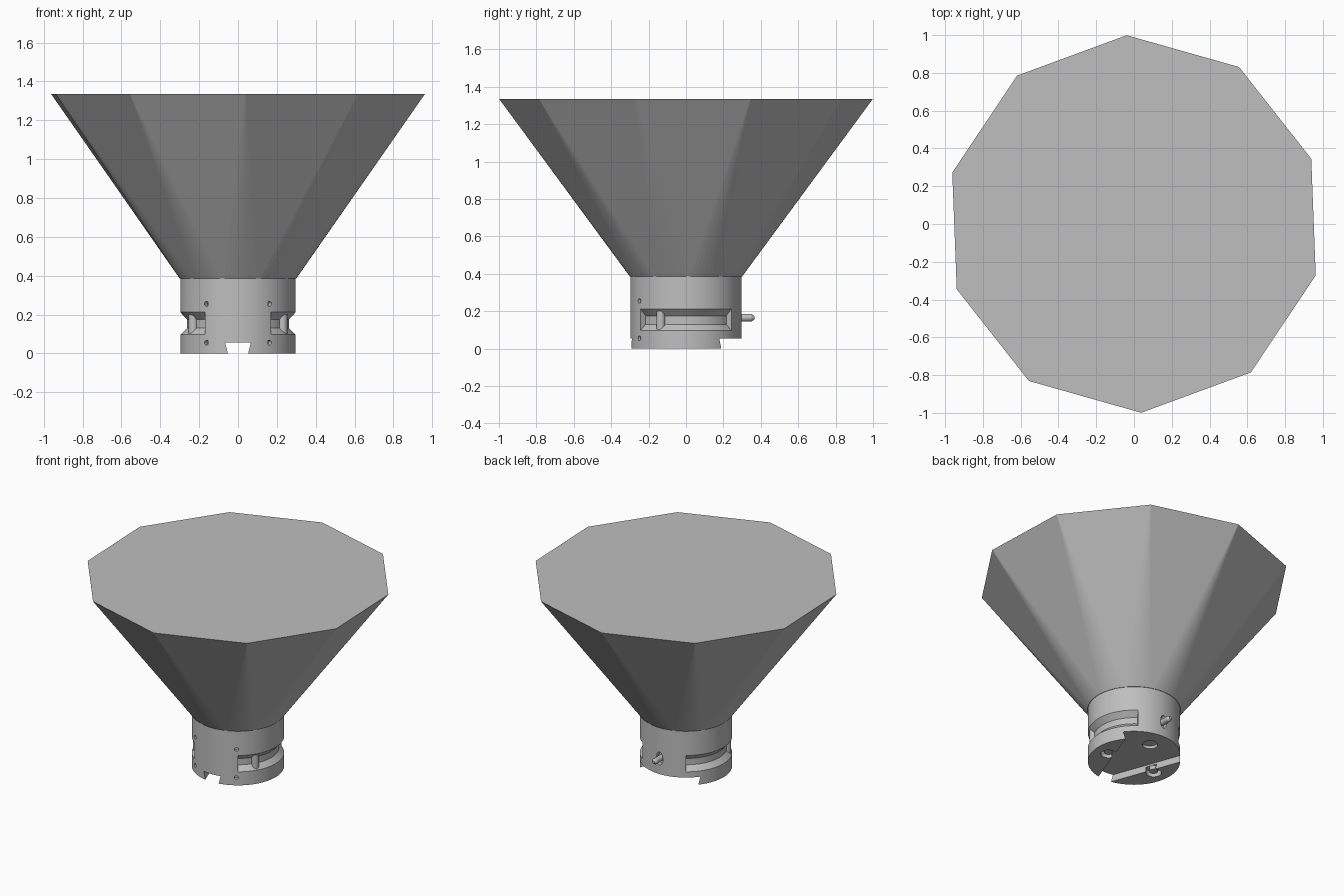
import bpy, bmesh, math
from mathutils import Matrix, Vector

if "Cube" in bpy.data.objects:
    bpy.data.objects.remove(bpy.data.objects["Cube"])

grey = bpy.data.materials.new("plain_grey")
grey.use_nodes = True
GREY = (0.52, 0.52, 0.52, 1)
grey.diffuse_color = GREY
grey.node_tree.nodes["Principled BSDF"].inputs["Base Color"].default_value = GREY

R = 0.297          # collar radius
NECK = 0.385       # height where the funnel starts
RIM = 1.335        # height of the rim


def finish(name, bm):
    bmesh.ops.recalc_face_normals(bm, faces=bm.faces)
    mesh = bpy.data.meshes.new(name)
    bm.to_mesh(mesh)
    bm.free()
    obj = bpy.data.objects.new(name, mesh)
    bpy.context.collection.objects.link(obj)
    mesh.materials.append(grey)
    return obj


def smooth(obj, angle=30):
    bpy.ops.object.select_all(action='DESELECT')
    obj.select_set(True)
    bpy.context.view_layer.objects.active = obj
    bpy.ops.object.shade_smooth_by_angle(angle=math.radians(angle))


def cylinder(name, start, end, r1, r2=None, seg=32, stretch=1):
    """Cylinder or cone between two points; stretch scales one cross axis."""
    a, b = Vector(start), Vector(end)
    d = b - a
    bm = bmesh.new()
    bmesh.ops.create_cone(bm, cap_ends=True, segments=seg, radius1=r1,
                          radius2=r1 if r2 is None else r2, depth=d.length)
    bmesh.ops.scale(bm, vec=(1, stretch, 1), verts=bm.verts)
    rot = d.to_track_quat('Z', 'Y').to_matrix().to_4x4()
    bmesh.ops.transform(bm, matrix=Matrix.Translation((a + b) / 2) @ rot, verts=bm.verts)
    return finish(name, bm)


def loft(name, rings):
    """Closed skin through matching rings of points, capped at both ends."""
    bm = bmesh.new()
    rows = [[bm.verts.new(p) for p in ring] for ring in rings]
    n = len(rows[0])
    for lo, hi in zip(rows, rows[1:]):
        for i in range(n):
            j = (i + 1) % n
            bm.faces.new((lo[i], lo[j], hi[j], hi[i]))
    bm.faces.new(rows[0][::-1])
    bm.faces.new(rows[-1])
    return finish(name, bm)


def cut(target, cutter):
    cutter.hide_render = True
    mod = target.modifiers.new("cut", 'BOOLEAN')
    mod.object = cutter
    mod.operation = 'DIFFERENCE'
    mod.solver = 'EXACT'
    bpy.context.view_layer.objects.active = target
    bpy.ops.object.modifier_apply(modifier=mod.name)
    bpy.data.objects.remove(cutter)


def polar(radius, angle, z):
    return (radius * math.cos(angle), radius * math.sin(angle), z)


# Funnel: round neck blending into a ten-sided rim
bm = bmesh.new()
for i in range(80):
    bm.verts.new(polar(0.3, math.tau * i / 80, NECK))
for i in range(10):
    bm.verts.new(polar(1, math.radians(92.2 + 36 * i), RIM))
bmesh.ops.convex_hull(bm, input=bm.verts)
bmesh.ops.dissolve_limit(bm, angle_limit=0.005, verts=bm.verts, edges=bm.edges)
finish("funnel", bm)

# Collar under the funnel
collar = cylinder("collar", (0, 0, 0), (0, 0, NECK + 0.004), R, seg=80)

# Chamfered arc grooves on both sides
groove_profile = [(0.263, 0.13), (0.323, 0.07), (0.323, 0.24), (0.263, 0.175)]
for centre in (0, math.pi):
    rings = []
    for i in range(25):
        angle = centre + math.radians(-55 + 110 * i / 24)
        rings.append([polar(r, angle, z) for r, z in groove_profile])
    cut(collar, loft("groove_cutter", rings))

# Undercut wedge channel in the base, widening towards the back
def wedge(z, extra):
    f, b = 0.035 + extra, 0.27 + extra
    return [(-f, -0.32, z), (f, -0.32, z), (b, 0.32, z), (-b, 0.32, z)]

cut(collar, loft("channel_cutter", [wedge(-0.01, 0.005), wedge(0.055, 0.02)]))

# Small radial holes at the front
for side in (-1, 1):
    for z in (0.055, 0.255):
        angle = math.radians(-90 + 33 * side)
        cut(collar, cylinder("hole_cutter", polar(0.27, angle, z),
                             polar(0.32, angle, z), 0.013, seg=16))

# Countersunk screw holes in the base and a recess in the channel
for x in (-0.19, 0.19):
    cut(collar, cylinder("screw_cutter", (x, -0.03, -0.01), (x, -0.03, 0.04), 0.05))
cut(collar, cylinder("recess_cutter", (0, 0.16, 0.04), (0, 0.16, 0.075), 0.05))

# Tall oval recess around the rear pin
cut(collar, cylinder("oval_cutter", (0, 0.265, 0.165), (0, 0.32, 0.165), 0.026, stretch=1.8))
smooth(collar)

# Screw heads, groove pins and the rear locking pin
for side, label in ((1, "left"), (-1, "right")):
    x = 0.19 * side
    smooth(cylinder(label + "_screw_head", (x, -0.03, 0.012), (x, -0.03, 0.045), 0.028))
    x = 0.23 * side
    smooth(cylinder(label + "_groove_pin", (x, -0.135, 0.1), (x, -0.135, 0.2), 0.024))
smooth(cylinder("rear_pin", (0, 0.25, 0.165), (0, 0.35, 0.165), 0.02))
smooth(cylinder("rear_pin_tip", (0, 0.35, 0.165), (0, 0.365, 0.165), 0.02, 0.01))
